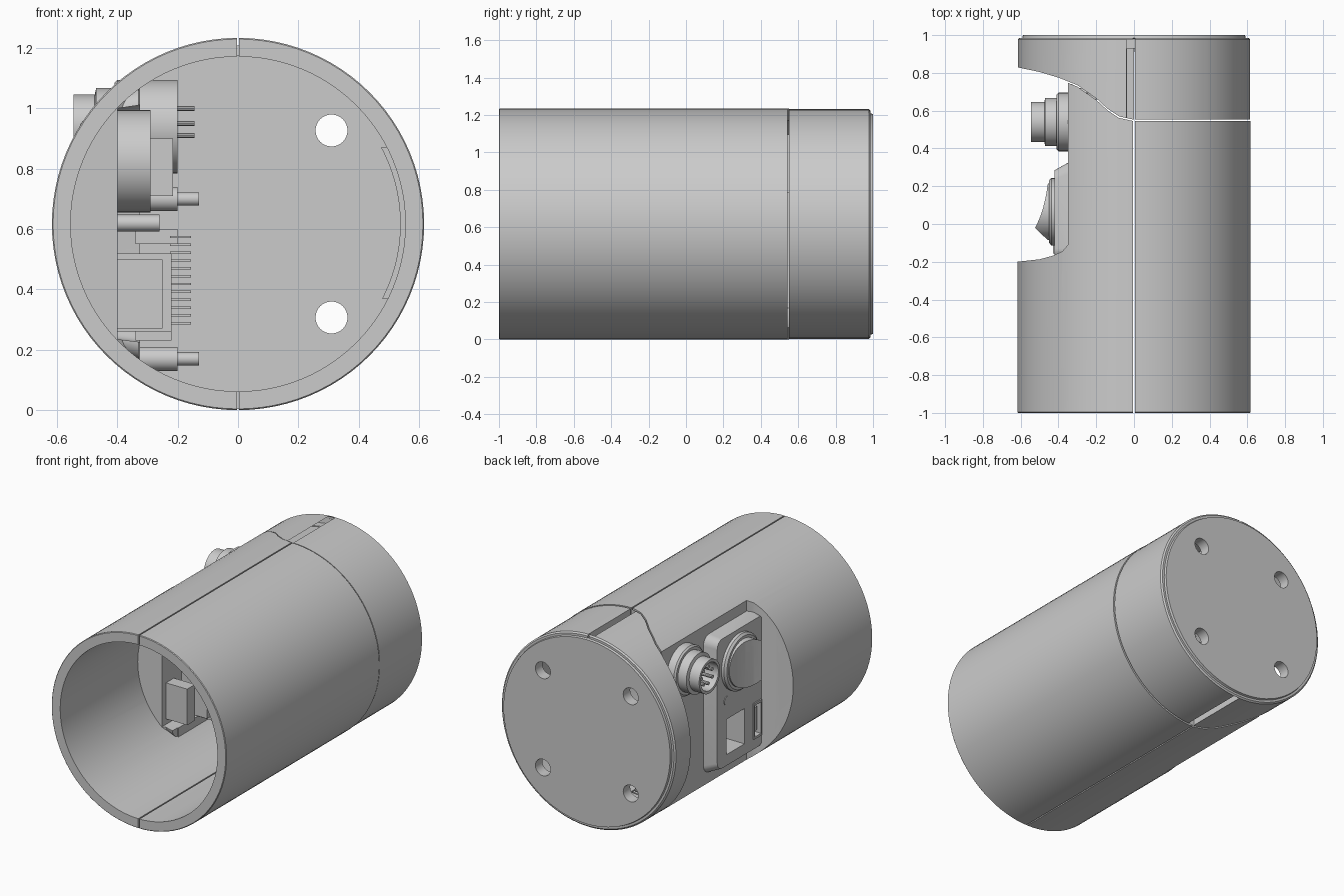
import bpy, bmesh, math

if "Cube" in bpy.data.objects:
    bpy.data.objects.remove(bpy.data.objects["Cube"])

R, CZ = 0.617, 0.617


def finish(name, bm, smooth=True):
    bmesh.ops.remove_doubles(bm, verts=bm.verts, dist=1e-5)
    bmesh.ops.recalc_face_normals(bm, faces=bm.faces)
    me = bpy.data.meshes.new(name)
    bm.to_mesh(me)
    bm.free()
    ob = bpy.data.objects.new(name, me)
    bpy.context.collection.objects.link(ob)
    return ob


def lathe(name, profile, axis='Y', c=(0, CZ), n=96):
    """Revolve a closed (radius, height) loop about the y or x axis."""
    bm = bmesh.new()
    rings = []
    for i in range(n):
        a = 2 * math.pi * i / n
        ca, sa = math.cos(a), math.sin(a)
        rings.append([bm.verts.new((c[0] + r * ca, h, c[1] + r * sa) if axis == 'Y'
                                   else (h, c[0] + r * ca, c[1] + r * sa)) for r, h in profile])
    m = len(profile)
    for i in range(n):
        for j in range(m):
            k = (j + 1) % m
            if profile[j][0] == 0 and profile[k][0] == 0:
                continue
            p, q = rings[i], rings[(i + 1) % n]
            bm.faces.new((p[j], p[k], q[k], q[j]))
    return finish(name, bm)


def cyl_x(name, x0, x1, y, z, r, n=32):
    return lathe(name, [(0, x0), (r, x0), (r, x1), (0, x1)], 'X', (y, z), n)


def loft(name, a, b):
    """Solid between two matching outlines."""
    bm = bmesh.new()
    va, vb = [bm.verts.new(p) for p in a], [bm.verts.new(p) for p in b]
    bm.faces.new(va)
    bm.faces.new(vb)
    for i in range(len(a)):
        k = (i + 1) % len(a)
        bm.faces.new((va[i], va[k], vb[k], vb[i]))
    return finish(name, bm)


def prism(name, pts, z0=-0.2, z1=1.5):
    return loft(name, [(x, y, z0) for x, y in pts], [(x, y, z1) for x, y in pts])


def box(name, x0, x1, y0, y1, z0, z1):
    return prism(name, [(x0, y0), (x1, y0), (x1, y1), (x0, y1)], z0, z1)


def rounded(x, y0, y1, z0, z1, r, seg=6):
    """Rounded rectangle outline in the y-z plane."""
    pts = []
    for cy, cz, s in ((y1 - r, z1 - r, 0), (y0 + r, z1 - r, 1), (y0 + r, z0 + r, 2), (y1 - r, z0 + r, 3)):
        for i in range(seg + 1):
            a = math.pi / 2 * (s + i / seg)
            pts.append((x, cy + r * math.cos(a), cz + r * math.sin(a)))
    return pts


def boolean(ob, cutter, op='DIFFERENCE'):
    m = ob.modifiers.new('bool', 'BOOLEAN')
    m.operation, m.object, m.solver = op, cutter, 'EXACT'
    bpy.context.view_layer.objects.active = ob
    bpy.ops.object.modifier_apply(modifier=m.name)
    bpy.data.objects.remove(cutter)
    return ob


# seam between main tube and end ring, seen from the top
seam = [(-0.8, 0.84), (-0.62, 0.83), (-0.5, 0.805), (-0.4, 0.775), (-0.3, 0.735), (-0.2, 0.665),
        (-0.14, 0.61), (-0.08, 0.57), (0, 0.552), (0.8, 0.552)]


def ring_region(shift=0.0):
    return prism('cutter', [(x, y + shift) for x, y in seam] + [(0.8, 1.3), (-0.8, 1.3)])


# scooped front end of the side recess
scoop = [(-0.62, -0.2), (-0.5, -0.187), (-0.43, -0.168), (-0.38, -0.145), (-0.35, -0.11)]


def split_slots(ob):
    for z0, z1 in ((-0.1, 0.3), (0.95, 1.4)):
        boolean(ob, box('cutter', -0.004, 0.004, -1.2, 1.2, z0, z1))


# main tube, open at the front
shell = lathe('main_tube', [(0.555, -1), (R - 0.004, -1), (R, -0.996), (R, 0.9), (0.555, 0.9)])
boolean(shell, ring_region(-0.008))
boolean(shell, prism('cutter', [(-0.8, -0.2)] + scoop + [(-0.35, 1.0), (-0.8, 1.0)]))
split_slots(shell)

# end ring
ring = lathe('end_ring', [(0.555, 0.3), (R - 0.003, 0.3), (R - 0.003, 0.978), (R - 0.012, 0.986), (0.555, 0.986)])
boolean(ring, ring_region(), 'INTERSECT')
split_slots(ring)

# end plate with four bolt holes
plate = lathe('end_plate', [(0, 0.93), (0.56, 0.93), (0.56, 0.98), (0.592, 0.984), (0.588, 1), (0, 1)])
for sx in (-0.31, 0.31):
    for sz in (-0.31, 0.31):
        boolean(plate, lathe('cutter', [(0, 0.8), (0.053, 0.8), (0.053, 1.1), (0, 1.1)], 'Y', (sx, CZ + sz), 32))

# thickened pad on the inside of the ring
pad = lathe('inner_pad', [(0.538, 0.6), (0.558, 0.6), (0.558, 0.92), (0.538, 0.92)])
boolean(pad, box('cutter', 0.1, 0.7, 0.5, 1, 0.37, 0.87), 'INTERSECT')

# recessed side panel with raised control area
panel = prism('side_panel', scoop + [(-0.35, 0.74), (-0.325, 0.74), (-0.325, -0.135), (-0.4, -0.195), (-0.62, -0.228)])
boolean(panel, lathe('cutter', [(0, -0.9), (0.61, -0.9), (0.61, 0.9), (0, 0.9)]), 'INTERSECT')
boolean(panel, loft('cutter', rounded(-0.33, -0.19, 0.335, 0.17, 1.065, 0.06),
                    rounded(-0.42, -0.18, 0.285, 0.205, 1.03, 0.05)), 'UNION')
boolean(panel, loft('cutter', rounded(-0.2, -0.4, 0.305, 0.21, 1.03, 0.05),
                    rounded(-0.40, -0.4, 0.265, 0.235, 1.0, 0.04)))
boolean(panel, box('cutter', -0.6, -0.3, 0.01, 0.19, 0.275, 0.5))
boolean(panel, box('cutter', -0.6, -0.3, -0.15, -0.08, 0.28, 0.49))
boolean(panel, cyl_x('cutter', -0.6, -0.3, 0.19, 0.62, 0.022))

# rocker switch: bezel, tilted cap and body behind
SY, SZ = 0.065, 0.825
lathe('switch_bezel', [(0.148, -0.415), (0.178, -0.415), (0.178, -0.438), (0.165, -0.45), (0.148, -0.45)],
      'X', (SY, SZ), 64)
cap = prism('switch_rocker', [(-0.41, 0.23), (-0.455, 0.22), (-0.466, 0.15), (-0.48, 0.09), (-0.5, 0.03),
                              (-0.523, -0.02), (-0.5, -0.045), (-0.45, -0.09), (-0.41, -0.1)])
boolean(cap, cyl_x('cutter', -0.6, -0.3, SY, SZ, 0.149, 64), 'INTERSECT')
cyl_x('switch_body', -0.41, -0.29, SY, SZ, 0.17, 48)
box('switch_rear', -0.29, -0.215, SY - 0.09, SY + 0.09, 0.71, 0.9)

# round power connector with hollow tip and contacts
KY, KZ = 0.54, 0.94
lathe('round_connector', [(0, -0.2), (0.155, -0.2), (0.155, -0.4), (0.145, -0.41), (0.128, -0.41), (0.128, -0.47),
                          (0.106, -0.475), (0.106, -0.545), (0.088, -0.545), (0.088, -0.44), (0, -0.44)],
      'X', (KY, KZ), 64)
for i in range(7):
    a = 2 * math.pi * i / 7
    cyl_x('connector_contact', -0.53, -0.43, KY + 0.055 * math.cos(a), KZ + 0.055 * math.sin(a), 0.011, 10)
for z in (0.91, 0.95, 1.0):
    for y in (KY - 0.05, KY + 0.05):
        cyl_x('connector_tail', -0.21, -0.145, y, z, 0.009, 10)

# network and narrow data sockets
socket = box('network_socket', -0.412, -0.22, 0, 0.2, 0.26, 0.52)
boolean(socket, box('cutter', -0.6, -0.24, 0.01, 0.19, 0.275, 0.5))
data = box('data_socket', -0.428, -0.25, -0.155, -0.075, 0.27, 0.5)
boolean(data, box('cutter', -0.6, -0.27, -0.145, -0.085, 0.285, 0.485))
box('data_socket_tongue', -0.41, -0.26, -0.13, -0.11, 0.31, 0.46)

# indicator light and rear housings
cyl_x('indicator_light', -0.424, -0.26, 0.19, 0.62, 0.028, 20)
box('indicator_base', -0.34, -0.2, 0.22, 0.32, 0.55, 0.6)
box('lower_housing', -0.34, -0.22, 0.05, 0.28, 0.23, 0.26)

# rows of solder pins
for i in range(12):
    for y in (0.06, 0.14):
        box('solder_pin', -0.225, -0.155, y - 0.006, y + 0.006, 0.284 + i * 0.026, 0.292 + i * 0.026)

# standoffs with threaded tips
for y, z in ((0.25, 0.17), (0.68, 0.17), (0.38, 0.7), (0.68, 0.7)):
    lathe('standoff', [(0, -0.335), (0.04, -0.335), (0.04, -0.2), (0.022, -0.2), (0.022, -0.13), (0.01, -0.13),
                       (0.01, -0.18), (0, -0.18)], 'X', (y, z), 24)

# smooth shading with sharp edges
bpy.ops.object.select_all(action='SELECT')
bpy.ops.object.shade_smooth_by_angle(angle=math.radians(30))
